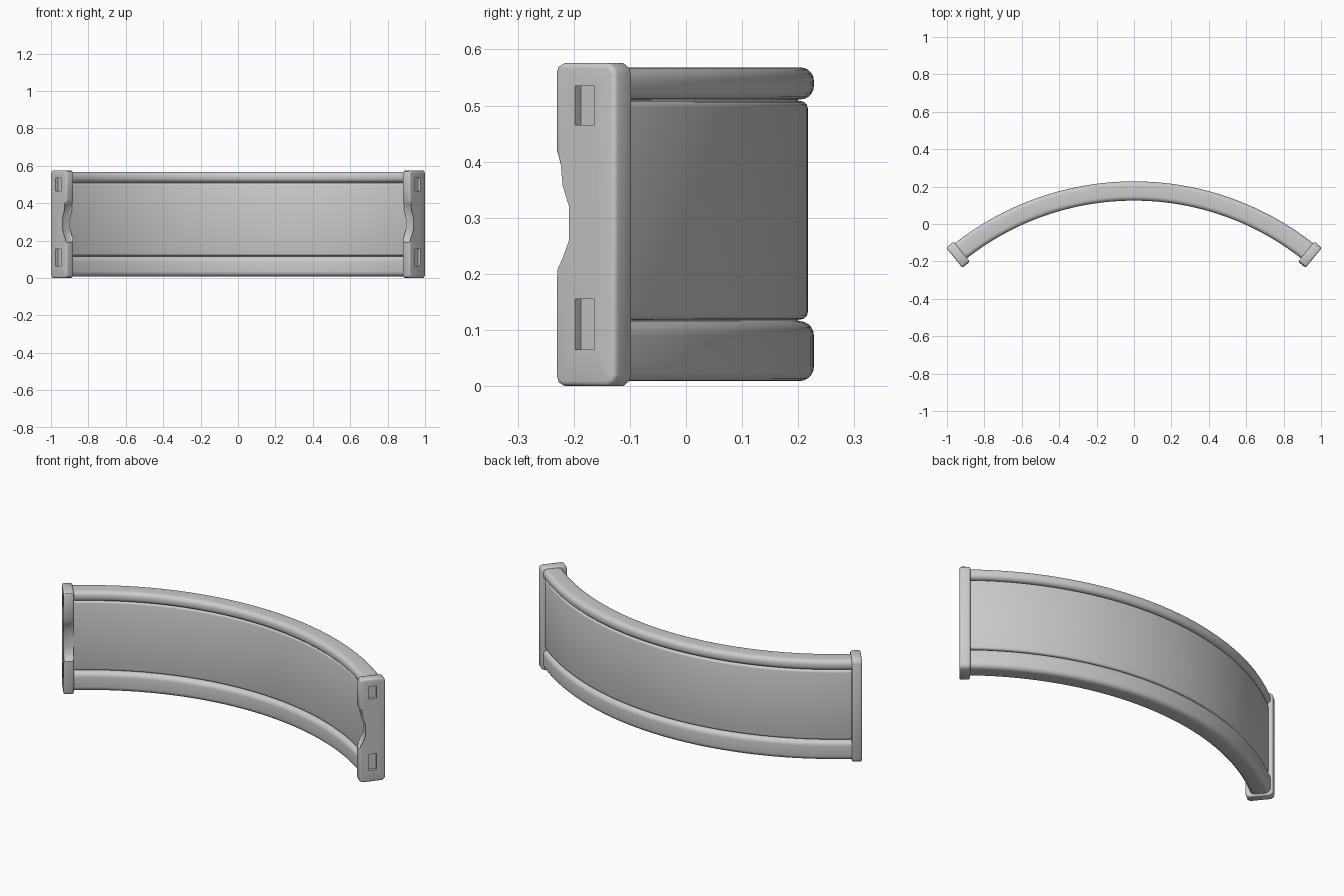
import bpy, bmesh
from math import sin, cos, pi, radians
from mathutils import Vector

if "Cube" in bpy.data.objects:
    bpy.data.objects.remove(bpy.data.objects["Cube"])

CY = -1.322                 # centre of the arc (y)
END = radians(39.1)         # half angle of the arc
SEG = 48


def polar(r, a, z):
    return Vector((r * sin(a), CY + r * cos(a), z))


def rounded_rect(r0, r1, z0, z1, rad, n=5):
    pts = []
    for i, (r, z) in enumerate([(r1 - rad, z1 - rad), (r0 + rad, z1 - rad),
                                (r0 + rad, z0 + rad), (r1 - rad, z0 + rad)]):
        for k in range(n + 1):
            t = (i + k / n) * pi / 2
            pts.append((r + rad * cos(t), z + rad * sin(t)))
    return pts


def finish(name, bm):
    bmesh.ops.recalc_face_normals(bm, faces=bm.faces)
    me = bpy.data.meshes.new(name)
    bm.to_mesh(me)
    bm.free()
    ob = bpy.data.objects.new(name, me)
    bpy.context.collection.objects.link(ob)
    return ob


def activate(ob):
    bpy.ops.object.select_all(action='DESELECT')
    ob.select_set(True)
    bpy.context.view_layer.objects.active = ob


def skin(bm, rings):
    rings = [[bm.verts.new(p) for p in ring] for ring in rings]
    n = len(rings[0])
    for a, b in zip(rings, rings[1:]):
        for i in range(n):
            bm.faces.new((a[i], a[(i + 1) % n], b[(i + 1) % n], b[i]))
    bm.faces.new(rings[0])
    bm.faces.new(rings[-1])


def arc_sweep(name, profile):
    bm = bmesh.new()
    skin(bm, [[polar(r, END * (2 * s / SEG - 1), z) for r, z in profile]
              for s in range(SEG + 1)])
    ob = finish(name, bm)
    activate(ob)
    bpy.ops.object.shade_smooth_by_angle(angle=radians(40))
    return ob


# Curved panel and the two rails
arc_sweep("curved_panel", rounded_rect(1.463, 1.539, 0.119, 0.508, 0.012, 3))
arc_sweep("panel_core", rounded_rect(1.48, 1.522, 0.06, 0.54, 0.005, 2))
arc_sweep("bottom_rail", rounded_rect(1.447, 1.55, 0.009, 0.116, 0.026))
arc_sweep("top_rail", rounded_rect(1.447, 1.55, 0.511, 0.568, 0.024))

# End plates: notched outline, thickness runs along the arc tangent
RAD = Vector((sin(END), cos(END), 0))
TAN = Vector((cos(END), -sin(END), 0))
MID = polar(1.492, END, 0)


def plate_point(u, t, z):
    return MID + RAD * u + TAN * t + Vector((0, 0, z))


def slab(name, outline, t0, t1, bevel=0.0):
    bm = bmesh.new()
    skin(bm, [[plate_point(u, t, z) for u, z in outline] for t in (t0, t1)])
    if bevel:
        rim = [e for f in bm.faces if len(f.verts) > 4 for e in f.edges]
        bmesh.ops.bevel(bm, geom=list(set(rim)), offset=bevel, segments=3,
                        profile=0.5, affect='EDGES')
    return finish(name, bm)


outline = [(0.052, 0.0), (0.064, 0.008), (0.069, 0.02), (0.069, 0.555),
           (0.064, 0.568), (0.052, 0.576), (-0.052, 0.576), (-0.064, 0.57),
           (-0.069, 0.558), (-0.069, 0.42), (-0.055, 0.395), (-0.042, 0.36),
           (-0.036, 0.32), (-0.036, 0.26), (-0.042, 0.225), (-0.055, 0.203),
           (-0.069, 0.19), (-0.069, 0.02), (-0.064, 0.006), (-0.052, 0.0)]
plate = slab("end_plates", outline, -0.026, 0.026, 0.009)

# Rectangular sockets in the outer faces
for z0, z1 in ((0.065, 0.155), (0.465, 0.535)):
    cutter = slab("socket_cutter", [(-0.022, z0), (0.022, z0), (0.022, z1), (-0.022, z1)],
                  0.010, 0.06)
    cutter.hide_render = True
    mod = plate.modifiers.new("socket", 'BOOLEAN')
    mod.operation, mod.object, mod.solver = 'DIFFERENCE', cutter, 'EXACT'
    activate(plate)
    bpy.ops.object.modifier_apply(modifier=mod.name)
    bpy.data.objects.remove(cutter)

plate.modifiers.new("mirror", 'MIRROR').use_clip = False
activate(plate)
bpy.ops.object.modifier_apply(modifier="mirror")
bpy.ops.object.shade_smooth_by_angle(angle=radians(35))
